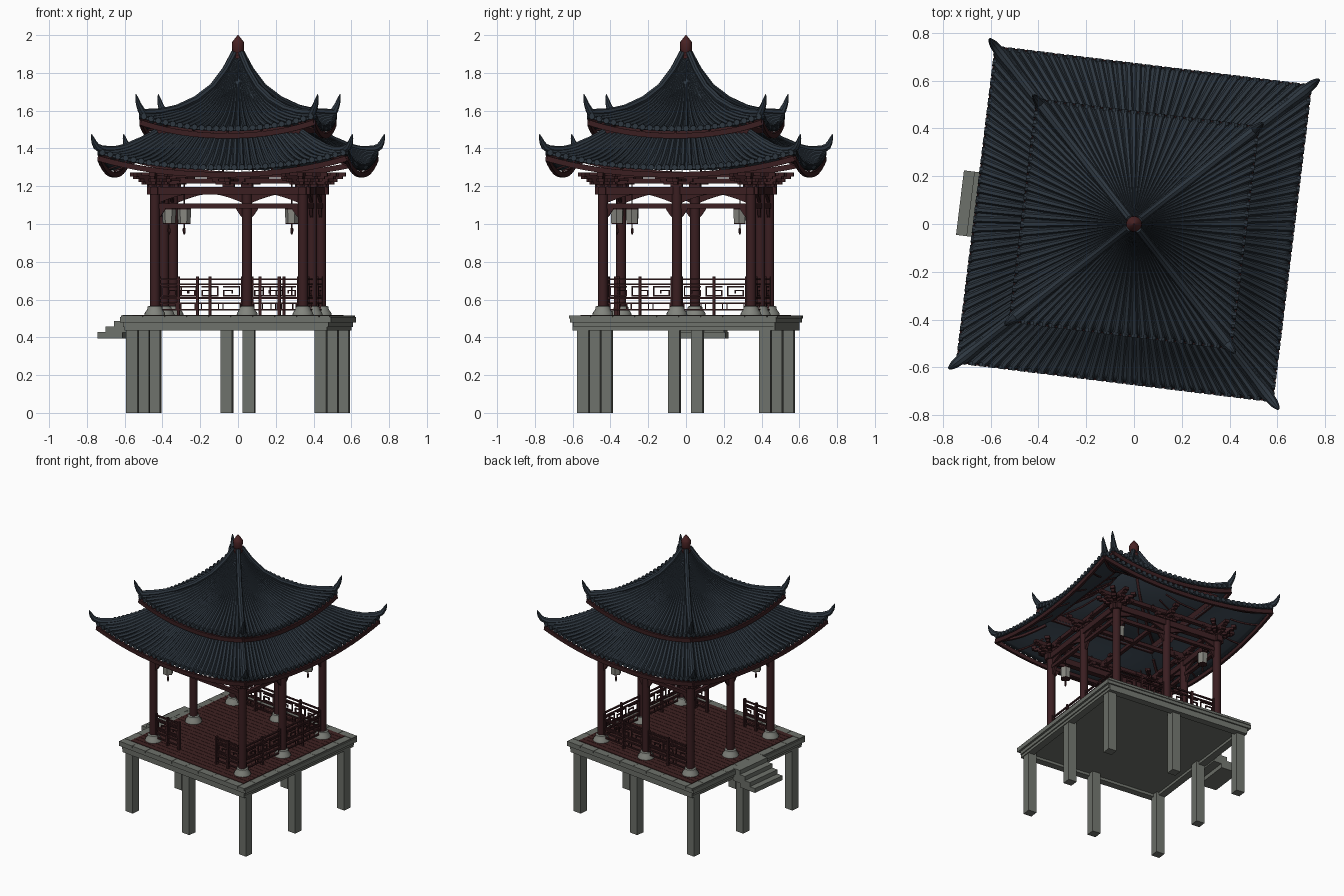
import bpy, bmesh, math
from mathutils import Matrix, Vector

if "Cube" in bpy.data.objects:
    bpy.data.objects.remove(bpy.data.objects["Cube"])

TURN = Matrix.Rotation(math.radians(-7), 4, 'Z')   # whole pavilion is turned slightly
def mat(name, *c):
    m = bpy.data.materials.new(name)
    m.diffuse_color = (*c, 1)
    m.use_nodes = True
    m.node_tree.nodes["Principled BSDF"].inputs["Base Color"].default_value = m.diffuse_color
    return m
TILE = mat("slate_blue_tile", .026, .037, .050)
WOOD = mat("dark_red_wood", .042, .013, .015)
FLOOR = mat("floor_red_brown", .048, .015, .015)
FINIAL = mat("finial_red", .065, .016, .017)
STONE = mat("grey_stone", .155, .165, .145)
PALE = mat("pale_stone", .22, .23, .205)
LAMP = mat("lantern_paper", .24, .24, .215)

def spin(k):
    return Matrix.Rotation(k * math.pi / 2, 4, 'Z')

class Part:
    """Collects geometry for one named object; self.m places what is added."""
    def __init__(self, name, material):
        self.name, self.mat, self.bm, self.m = name, material, bmesh.new(), Matrix()
    def box(self, x0, x1, y0, y1, z0, z1):
        M = self.m @ Matrix.Translation(((x0+x1)/2, (y0+y1)/2, (z0+z1)/2)) @ Matrix.Diagonal((x1-x0, y1-y0, z1-z0, 1))
        bmesh.ops.create_cube(self.bm, size=1, matrix=M)
    def loft(self, rings):
        vs = [[self.bm.verts.new(self.m @ Vector(p)) for p in r] for r in rings]
        n = len(vs[0])
        for a, b in zip(vs, vs[1:]):
            for i in range(n):
                self.bm.faces.new((a[i], a[(i+1) % n], b[(i+1) % n], b[i]))
        self.bm.faces.new(vs[0][::-1])
        self.bm.faces.new(vs[-1])
    def lathe(self, x, y, profile, n=16):
        self.loft([[(x + r*math.cos(2*math.pi*i/n), y + r*math.sin(2*math.pi*i/n), z) for i in range(n)] for r, z in profile])
    def tube(self, pts, radii, n=6, flat=1):
        pts, rings = [Vector(p) for p in pts], []
        for i, p in enumerate(pts):
            d = (pts[min(i+1, len(pts)-1)] - pts[max(i-1, 0)]).normalized()
            side = d.cross(Vector((0, 0, 1))).normalized()
            up = side.cross(d)
            off = math.pi / 4 if n == 4 else 0
            rings.append([p + radii[i]*(side*flat*math.cos(2*math.pi*j/n+off) + up*math.sin(2*math.pi*j/n+off)) for j in range(n)])
        self.loft(rings)
    def done(self, smooth=False, recalc=True):
        if recalc:
            bmesh.ops.recalc_face_normals(self.bm, faces=self.bm.faces)
        if smooth:
            for f in self.bm.faces:
                f.smooth = True
            for e in self.bm.edges:
                e.smooth = e.calc_face_angle(0) < math.radians(40)
        me = bpy.data.meshes.new(self.name)
        self.bm.transform(TURN)
        self.bm.to_mesh(me)
        me.materials.append(self.mat)
        ob = bpy.data.objects.new(self.name, me)
        bpy.context.collection.objects.link(ob)
        return ob

Q = .395                                            # column grid half size
GRID = [(x, y) for x in (-1, 0, 1) for y in (-1, 0, 1) if x or y]

# Stone platform, stilts and steps
p = Part("platform", STONE)
p.box(-.548, .548, -.534, .534, .455, .48)
p.box(-.563, .563, -.55, .55, .478, .508)
for k in range(4):                                  # lower rim and edge paving blocks
    p.m = spin(k)
    p.box(-.54, .54, -.54, -.49, .436, .479)
    for i in range(9):
        w = 1.056 / 9
        p.box(-.556 + i*w, -.556 + (i+1)*w - .002, -.556, -.502, .50, .516)
p.done()
p = Part("stilts", STONE)
for x, y in GRID:
    p.box(x*.503-.031, x*.503+.031, y*.485-.031, y*.485+.031, 0, .46)
p.done()
p = Part("steps", STONE)
for i, x in enumerate((.734, .69, .645, .60)):
    p.box(-x, -.54 if i else -.60, -.136, .136, .395+i*.03, .427+i*.03)
p.done()

# Plank floor
p = Part("floor_planks", FLOOR)
for i in range(26):
    a = -.501 + i*.03855
    p.box(-.501, .501, a, a+.0365, .50, .519)
p.done()

# Columns with stone bases (no middle column on the open front)
cols, bases = Part("columns", WOOD), Part("column_bases", PALE)
for x, y in GRID:
    if (x, y) != (0, -1):
        cols.lathe(x*Q, y*Q, [(.027, .55), (.027, 1.2)])
        bases.lathe(x*Q, y*Q, [(.056, .515), (.054, .53), (.042, .545), (.038, .562), (.031, .566)])
cols.done(True)
bases.done(True)

# Upper and lower tie beams, curved spandrels between and small braces below
p = Part("beams", WOOD)
s = Part("spandrels", WOOD)
for k in range(4):
    p.m = s.m = spin(k)
    p.box(-.435, .435, -Q-.02, -Q+.02, 1.155, 1.197)
    p.box(-Q, Q, -Q-.012, -Q+.012, 1.083, 1.108)
    p.box(-.50, .50, -Q-.014, -Q+.014, 1.245, 1.272)
    p.box(-.40, .40, -.40, -.385, 1.455, 1.515)
    p.box(-.012, .012, -Q, 0, 1.215, 1.24)
    ends = ((-Q, 1), (Q, -1)) if k == 0 else ((-Q, 1), (0, -1), (0, 1), (Q, -1))
    for x, sg in ends:
        prof = [(u, 1.157 - .055*(1-u/.17)**1.4) for u in (.02, .05, .08, .11, .14, .168)] + [(.17, 1.165), (.02, 1.165)]
        brace = [(.02, 1.03), (.035, 1.045), (.055, 1.075), (.06, 1.085), (.02, 1.085)]
        for outline in (prof, brace):
            s.loft([[(x + sg*u, y, z) for u, z in outline] for y in (-Q-.008, -Q+.008)])
p.done()
s.done()

# Bracket sets above the columns
p = Part("bracket_sets", WOOD)
for x, y in GRID:
    turns = (0, 90, 45, 135) if x and y else (0, 90)
    for a in turns:
        p.m = Matrix.Translation((x*Q, y*Q, 0)) @ Matrix.Rotation(math.radians(a), 4, 'Z')
        p.box(-.03, .03, -.03, .03, 1.195, 1.215)
        for h, z in ((.07, 1.208), (.115, 1.238)):
            p.box(-h, h, -.011, .011, z, z+.02)
            for e in (-h, h):
                p.box(e-.016, e+.016, -.016, .016, z+.014, z+.034)
p.done()

# Railings with key-pattern panels
p = Part("railings", WOOD)
def railing(a, b):
    y = -Q
    for z in (.703, .676, .604, .576, .542):
        p.box(a, b, y-.006, y+.006, z, z+.009)
    for x in (a, b, (a+b)/2):
        p.box(x-.007, x+.007, y-.009, y+.009, .518, .722)
    n = max(2, round((b-a)/.1))
    w = (b-a)/n
    for i in range(n):
        l, r = a + i*w + .012, a + (i+1)*w - .012
        m = (l+r)/2
        for x0, x1, z0, z1 in ((l, r, .664, .671), (l, l+.007, .617, .671), (l, r, .617, .624), (r-.007, r, .617, .651), (m-.006, r, .644, .651), (m-.006, m+.001, .632, .651)):
            p.box(x0, x1, y-.004, y+.004, z0, z1)
        for x in (l, r):
            p.box(x-.003, x+.003, y-.003, y+.003, .548, .58)
for k, spans in ((0, ((-.37, -.167), (.167, .37))), (1, ((-.37, -.025), (.025, .37))), (2, ((-.37, -.025), (.025, .37)))):
    p.m = spin(k)
    for a, b in spans:
        railing(a, b)
p.done()

# Hanging lanterns
lamp, trim = Part("lanterns", LAMP), Part("lantern_trim", WOOD)
for x in (-.327, .327):
    for y in (-.327, .327):
        lamp.lathe(x, y, [(.034, 1.005), (.036, 1.078)], 6)
        trim.lathe(x, y, [(.037, 1.078), (.037, 1.084), (.01, 1.095), (.003, 1.097), (.003, 1.25)], 6)
        trim.lathe(x, y, [(.004, .945), (.008, .96), (.008, .975), (.003, .98), (.003, 1.0), (.034, 1.001), (.034, 1.006)], 6)
        trim.tube([(x*.85, y*.85, 1.235), (x*1.2, y*1.2, 1.235)], [.01, .01], 4)
lamp.done()
trim.done()

# Curved hip roofs: profile is (half width, height) from the top down
def roof(name, profile, lift, rolls, tip):
    def P(t, s, dz=0, grow=0):
        f = t * (len(profile)-1)
        i = min(int(f), len(profile)-2)
        (d0, z0), (d1, z1) = profile[i], profile[i+1]
        d = d0 + (d1-d0)*(f-i) + grow
        return Vector((s*d, -d, z0 + (z1-z0)*(f-i) + lift*t*t*abs(s)**2.2 + dz))
    sheet, roll = Part(name+"_roof_sheet", TILE), Part(name+"_roof_tile_rolls", TILE)
    hip, fascia = Part(name+"_roof_ridges", TILE), Part(name+"_eave_boards", WOOD)
    T = [i/12 for i in range(13)]
    S = [i/10 for i in range(-10, 11)]
    for k in range(4):
        for part in (sheet, roll, hip, fascia):
            part.m = spin(k)
        g = [[sheet.bm.verts.new(sheet.m @ P(t, s)) for s in S] for t in T]
        for a, b in zip(g, g[1:]):
            for i in range(20):
                sheet.bm.faces.new((a[i], b[i], b[i+1], a[i+1]))
        for i in range(rolls):                      # rounded tile rows with round end caps
            s = -1 + (2*i+1)/rolls
            pts = [P(t, s, .003) for t in T]
            roll.tube(pts, [min(.0135, .9*abs(q.y)/rolls) for q in pts])
            e = P(1, s, .002)
            roll.tube([e + Vector((0, .008, 0)), e + Vector((0, -.008, 0))], [.016, .016], 8)
        corner = P(1, 1)                            # hip ridge ending in an upturned horn
        horn = [(tip[0]-.024, .3), (tip[0]-.012, .55), (tip[0]-.005, .8), (tip[0], 1)]
        pts = [P(t, 1, .012) for t in T[:-1]] + [corner + Vector((-.012, .012, .014))]
        pts += [Vector((d, -d, corner.z + (tip[1]-corner.z)*h)) for d, h in horn]
        hip.tube(pts, [.017]*5 + [.019]*5 + [.022, .023, .022, .019, .014, .009, .002], 8)
        low = [P(1, s, -.036, -.003) for s in S]    # eave board and rafters
        fascia.tube(low, [.020]*21, 4, .6)
        for s in (-.75, -.4, 0, .4, .75):
            fascia.tube([P(t, s, -.018) for t in T[6:]], [.006]*7, 4)
        fascia.tube([P(t, .985, -.024) for t in T[2:]], [.011]*11, 4)
    bmesh.ops.remove_doubles(sheet.bm, verts=sheet.bm.verts, dist=.0005)
    ob = sheet.done(True, False)
    sol = ob.modifiers.new("thickness", 'SOLIDIFY')
    sol.thickness, sol.offset = .012, -1
    roll.done(True)
    hip.done(True)
    fascia.done()

roof("lower", [(.39, 1.475), (.43, 1.447), (.48, 1.408), (.54, 1.362), (.60, 1.325), (.662, 1.297)], .085, 32, (.696, 1.475))
roof("upper", [(.018, 1.895), (.06, 1.805), (.12, 1.71), (.20, 1.63), (.29, 1.57), (.38, 1.53), (.464, 1.503)], .07, 24, (.485, 1.687))

# Roof-top finial
p = Part("finial", FINIAL)
p.lathe(0, 0, [(.03, 1.875), (.034, 1.895), (.026, 1.905), (.031, 1.915), (.033, 1.955), (.03, 1.965), (.012, 1.988), (.002, 2.0)], 12)
p.done(True)
